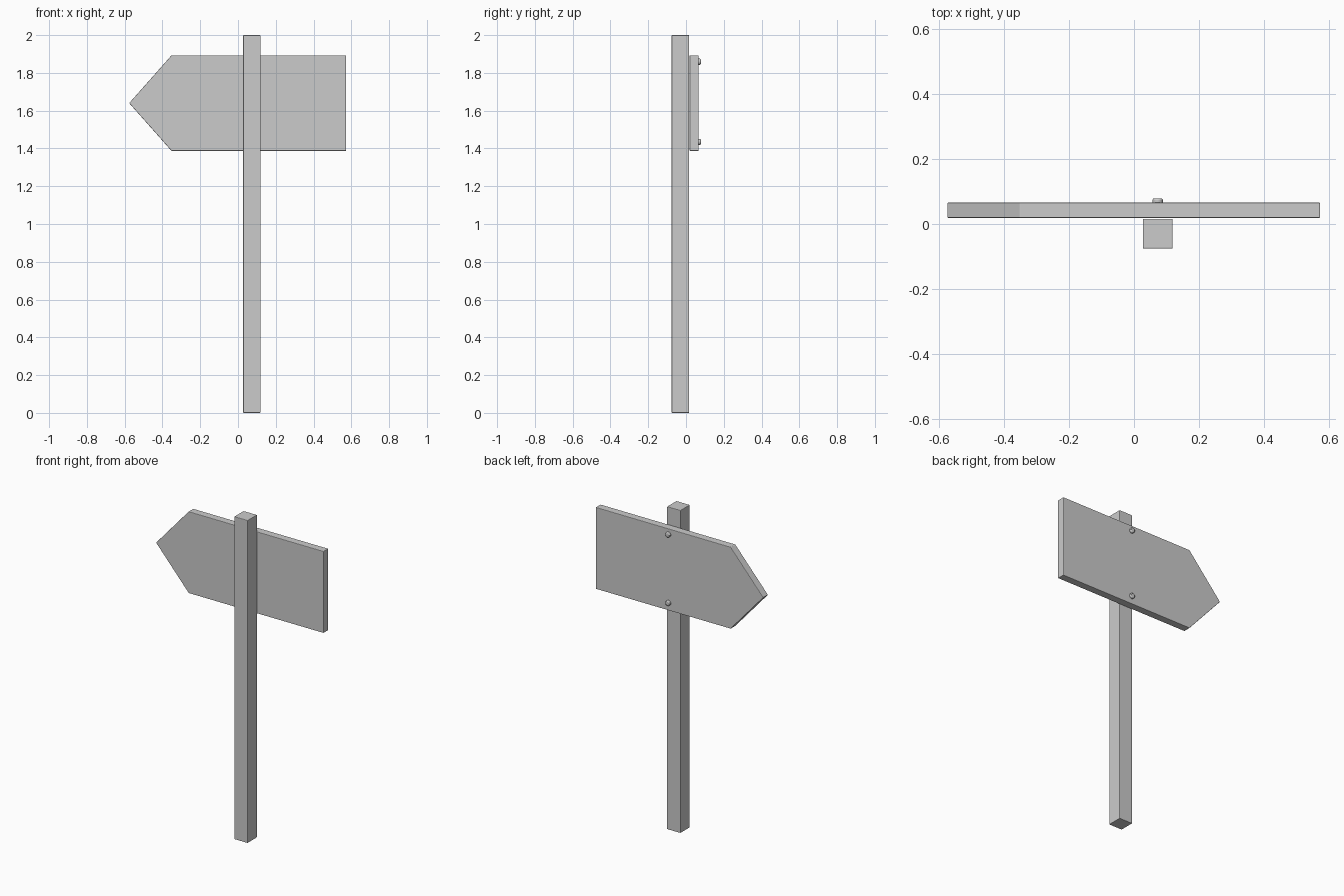
import bpy, bmesh, math

if "Cube" in bpy.data.objects:
    bpy.data.objects.remove(bpy.data.objects["Cube"], do_unlink=True)


def make_material(name, value):
    mat = bpy.data.materials.new(name)
    mat.use_nodes = True
    color = (value, value, value, 1)
    mat.diffuse_color = color
    mat.node_tree.nodes["Principled BSDF"].inputs["Base Color"].default_value = color
    return mat


grey = make_material("plain grey", 0.6)


def extrude_outline(name, outline, direction, bevel):
    """Make a solid by sweeping a flat outline along a direction."""
    bm = bmesh.new()
    face = bm.faces.new([bm.verts.new(p) for p in outline])
    swept = bmesh.ops.extrude_face_region(bm, geom=[face], use_keep_orig=True)
    verts = [g for g in swept["geom"] if isinstance(g, bmesh.types.BMVert)]
    bmesh.ops.translate(bm, verts=verts, vec=direction)
    bmesh.ops.recalc_face_normals(bm, faces=bm.faces)
    mesh = bpy.data.meshes.new(name)
    bm.to_mesh(mesh)
    bm.free()
    obj = bpy.data.objects.new(name, mesh)
    bpy.context.collection.objects.link(obj)
    mesh.materials.append(grey)
    mod = obj.modifiers.new("soft edges", "BEVEL")
    mod.width = bevel
    mod.segments = 2
    return obj


POST_X, POST_Y, HALF = 0.073, -0.03, 0.046
BOARD_FRONT, BOARD_BACK = 0.019, 0.066
BOTTOM, TOP = 1.387, 1.893

# Square post
corners = [(-1, -1), (1, -1), (1, 1), (-1, 1)]
extrude_outline("post", [(POST_X + HALF * a, POST_Y + HALF * b, 0) for a, b in corners],
                (0, 0, 2), 0.003)

# Arrow-shaped board
outline = [(0.573, BOTTOM), (0.573, TOP), (-0.352, TOP),
           (-0.576, (BOTTOM + TOP) / 2), (-0.352, BOTTOM)]
extrude_outline("arrow_board", [(x, BOARD_FRONT, z) for x, z in outline],
                (0, BOARD_BACK - BOARD_FRONT, 0), 0.003)

# Bolt heads on the back of the board
for name, z in (("upper_bolt", 1.859), ("lower_bolt", 1.435)):
    ring = [2 * math.pi * i / 16 for i in range(16)]
    bolt = extrude_outline(name, [(POST_X + 0.016 * math.cos(a), BOARD_BACK - 0.005,
                                   z + 0.016 * math.sin(a)) for a in ring],
                           (0, 0.018, 0), 0.005)
    bpy.ops.object.select_all(action="DESELECT")
    bolt.select_set(True)
    bpy.context.view_layer.objects.active = bolt
    bpy.ops.object.shade_smooth_by_angle(angle=math.radians(50))
